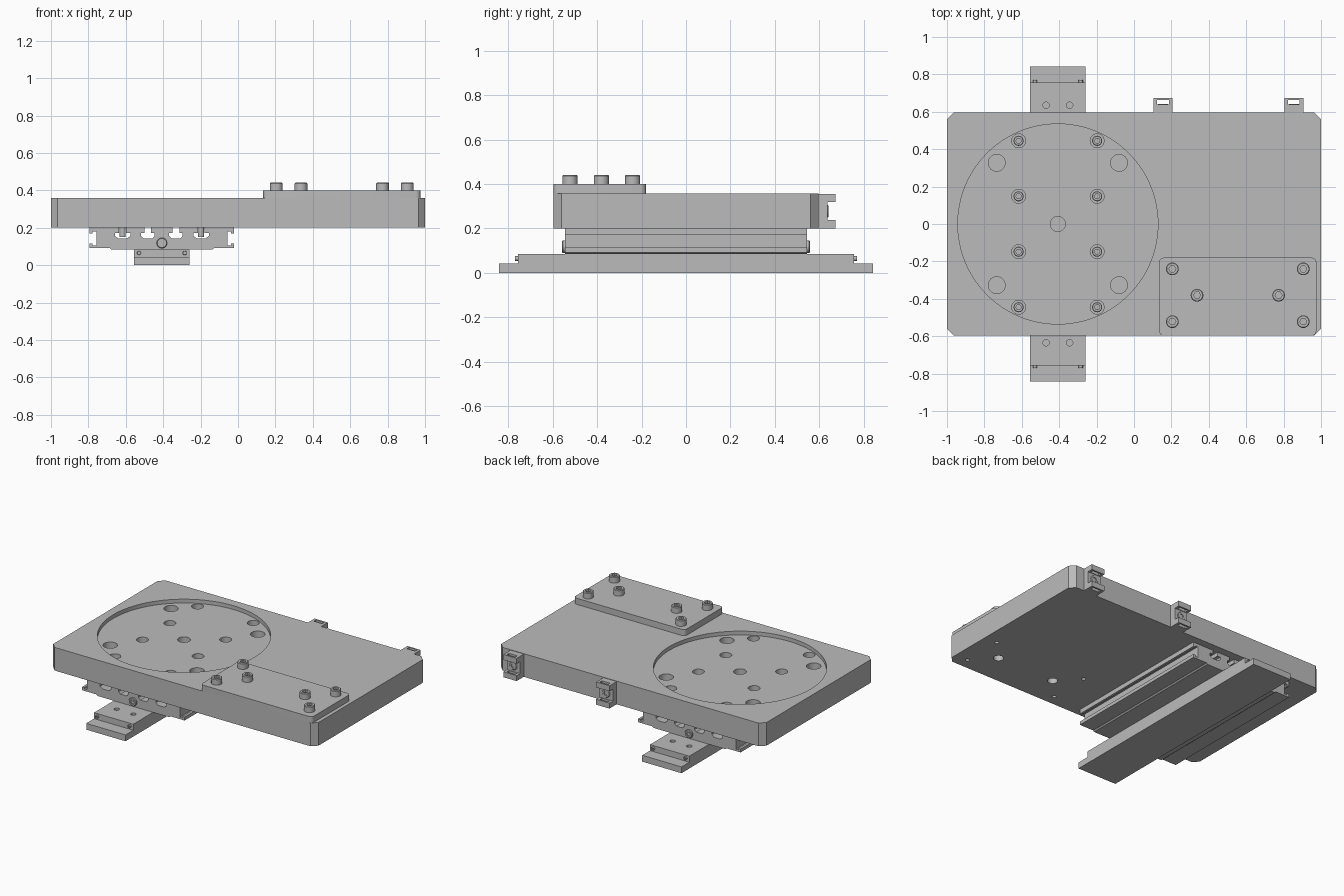
import bpy, bmesh, math
from mathutils import Matrix

if "Cube" in bpy.data.objects:
    bpy.data.objects.remove(bpy.data.objects["Cube"])

metal = bpy.data.materials.new("plain_grey")
metal.use_nodes = True
GREY = (0.5, 0.5, 0.5, 1)
metal.diffuse_color = GREY
metal.node_tree.nodes["Principled BSDF"].inputs["Base Color"].default_value = GREY

CX = -0.407            # centre line of the slide under the plate
TOP, BOTTOM = 0.358, 0.2
FLOOR = 0.332          # floor of the round recess


def finish(name, bm):
    bmesh.ops.recalc_face_normals(bm, faces=bm.faces)
    mesh = bpy.data.meshes.new(name)
    bm.to_mesh(mesh)
    bm.free()
    mesh.materials.append(metal)
    obj = bpy.data.objects.new(name, mesh)
    bpy.context.collection.objects.link(obj)
    smooth(obj)
    return obj


def smooth(obj):
    obj.data.shade_smooth()
    obj.data.set_sharp_from_angle(angle=math.radians(28))


def prism(name, pts, lo, hi, axis, corner=0, segments=1):
    """Extrude a closed outline along an axis, optionally bevelling its corners."""
    place = {"x": lambda a, b, t: (t, a, b),
             "y": lambda a, b, t: (a, t, b),
             "z": lambda a, b, t: (a, b, t)}[axis]
    bm = bmesh.new()
    face = bm.faces.new([bm.verts.new(place(a, b, lo)) for a, b in pts])
    new = bmesh.ops.extrude_face_region(bm, geom=[face])["geom"]
    shift = place(0, 0, hi - lo)
    bmesh.ops.translate(bm, vec=shift, verts=[v for v in new if isinstance(v, bmesh.types.BMVert)])
    if corner:
        k = "xyz".index(axis)
        edges = [e for e in bm.edges if abs(e.verts[0].co[k] - e.verts[1].co[k]) > 1e-5]
        bmesh.ops.bevel(bm, geom=edges, offset=corner, segments=segments, profile=0.5, affect="EDGES")
    return finish(name, bm)


def box_outline(a0, a1, b0, b1):
    return [(a0, b0), (a1, b0), (a1, b1), (a0, b1)]


def add_cylinder(bm, x, y, z0, z1, r, n=32):
    m = Matrix.Translation((x, y, (z0 + z1) / 2))
    bmesh.ops.create_cone(bm, cap_ends=True, segments=n, radius1=r, radius2=r, depth=z1 - z0, matrix=m)


def cut(obj, bm):
    """Subtract the cutter mesh and keep the result."""
    cutter = finish("cutter", bm)
    cutter.hide_render = True
    mod = obj.modifiers.new("cut", "BOOLEAN")
    mod.operation, mod.solver, mod.object = "DIFFERENCE", "EXACT", cutter
    graph = bpy.context.evaluated_depsgraph_get()
    mesh = bpy.data.meshes.new_from_object(obj.evaluated_get(graph))
    obj.modifiers.clear()
    obj.data = mesh
    bpy.data.objects.remove(cutter)
    smooth(obj)


def screw(name, loc, r, head, shaft, shaft_r, turn=None):
    """Socket head screw; loc is the underside of the head, turn an optional rotation."""
    n, bevel, key = 24, r * 0.12, r * 0.55
    rings = [(shaft_r, -shaft, 0), (shaft_r, 0, 0), (r, 0, 0), (r, head - bevel, 0),
             (r - bevel, head, 0), (key, head, 1), (key, head * 0.4, 1)]
    bm = bmesh.new()
    loops = []
    for radius, z, hexed in rings:
        loop = []
        for i in range(n):
            a = math.tau * i / n
            q = radius
            if hexed:
                q *= math.cos(math.pi / 6) / math.cos(a % (math.pi / 3) - math.pi / 6)
            loop.append(bm.verts.new((q * math.cos(a), q * math.sin(a), z)))
        loops.append(loop)
    for low, high in zip(loops, loops[1:]):
        for i in range(n):
            j = (i + 1) % n
            bm.faces.new((low[i], low[j], high[j], high[i]))
    bm.faces.new(loops[0])
    bm.faces.new(loops[-1])
    matrix = Matrix.Translation(loc) @ (turn or Matrix())
    bmesh.ops.transform(bm, matrix=matrix, verts=bm.verts)
    return finish(name, bm)


# Main plate with chamfered corners and a shallow round recess
plate = prism("main_plate", box_outline(-1, 1, -0.597, 0.597), BOTTOM, TOP, "z", 0.036)
bm = bmesh.new()
add_cylinder(bm, CX, 0, FLOOR, 0.5, 0.535, 96)
cut(plate, bm)

# Holes in the plate: slide screws, access holes, cover screws from below
slide_screws = [(CX + dx, y) for dx in (-0.21, 0.21) for y in (-0.445, -0.148, 0.148, 0.445)]
cover_corners = [(x, y) for x in (0.205, 0.905) for y in (-0.24, -0.522)]
cover_middles = [(0.337, -0.381), (0.773, -0.381)]
bm = bmesh.new()
for x, y in slide_screws:
    add_cylinder(bm, x, y, 0.255, 0.5, 0.037)
for x in (CX - 0.327, CX + 0.327):
    for y in (-0.327, 0.327):
        add_cylinder(bm, x, y, 0.1, 0.5, 0.045)
add_cylinder(bm, CX, 0, 0.1, 0.5, 0.04)
for x, y in cover_corners:
    add_cylinder(bm, x, y, 0.1, 0.3, 0.013)
for x, y in cover_middles:
    add_cylinder(bm, x, y, 0.1, 0.3, 0.032)
cut(plate, bm)
for x, y in slide_screws:
    screw("slide_screw", (x, y, 0.25), 0.027, 0.05, 0.1, 0.016)

# Raised cover plate and its screws
prism("cover_plate", box_outline(0.135, 0.975, -0.597, -0.18), TOP - 0.002, 0.4, "z", 0.024, 4)
for x, y in cover_corners + cover_middles:
    screw("cover_screw", (x, y, 0.4), 0.034, 0.041, 0.03, 0.012)

# Slotted carriage, drawn as half a section and mirrored
half = [(0, BOTTOM)]
for u, wide in ((0.075, 0.036), (0.21, 0.041)):
    half += [(u - 0.018, BOTTOM), (u - 0.018, 0.173), (u - wide, 0.173), (u - wide, 0.155),
             (u - 0.022, 0.142), (u + 0.022, 0.142), (u + wide, 0.155), (u + wide, 0.173),
             (u + 0.018, 0.173), (u + 0.018, BOTTOM)]
half += [(0.386, BOTTOM), (0.386, 0.17), (0.37, 0.17), (0.37, 0.18), (0.35, 0.18), (0.35, 0.105),
         (0.37, 0.105), (0.37, 0.115), (0.386, 0.115), (0.386, 0.092), (0.28, 0.092),
         (0.27, 0.084), (0, 0.084)]
outline = [(CX + u, z) for u, z in half] + [(CX - u, z) for u, z in half[-2:0:-1]]
outline.insert(len(half), (CX - 0.001, 0.084))
prism("carriage", outline, -0.545, 0.545, "y")

# Base rail with stepped ends and mounting holes
step, end = 0.757, 0.841
rail = prism("base_rail", [(-end, 0), (end, 0), (end, 0.043), (step, 0.043), (step, 0.084),
                           (-step, 0.084), (-step, 0.043), (-end, 0.043)],
             CX - 0.148, CX + 0.148, "x")
bm = bmesh.new()
for x in (CX - 0.063, CX + 0.063):
    for y in (-0.635, 0.635):
        add_cylinder(bm, x, y, 0.03, 0.2, 0.017, 24)
cut(rail, bm)

# Screws on the ends of the rail and of the carriage
for side in (-1, 1):
    turn = Matrix.Rotation(-side * math.pi / 2, 4, "X")
    for dx in (-0.122, 0.122):
        screw("rail_end_screw", (CX + dx, side * step, 0.065), 0.011, 0.013, 0.02, 0.006, turn)
    screw("drive_shaft_end", (CX, side * 0.545, 0.118), 0.028, 0.013, 0.02, 0.015, turn)

# Cable clips on the back edge
back = 0.595
for x in (0.155, 0.855):
    clip = prism("cable_clip", [(back, 0.2), (0.674, 0.2), (0.674, 0.237), (0.636, 0.237),
                                (0.636, 0.318), (0.674, 0.318), (0.674, 0.355), (back, 0.355)],
                 x - 0.05, x + 0.05, "x")
    bm = bmesh.new()
    size = Matrix.Translation((x, 0.652, 0.28)) @ Matrix.Diagonal((0.062, 0.024, 0.4, 1))
    bmesh.ops.create_cube(bm, size=1, matrix=size)
    cut(clip, bm)
    screw("clip_screw", (x, 0.63, 0.278), 0.028, 0.012, 0.02, 0.015,
          Matrix.Rotation(-math.pi / 2, 4, "X"))
